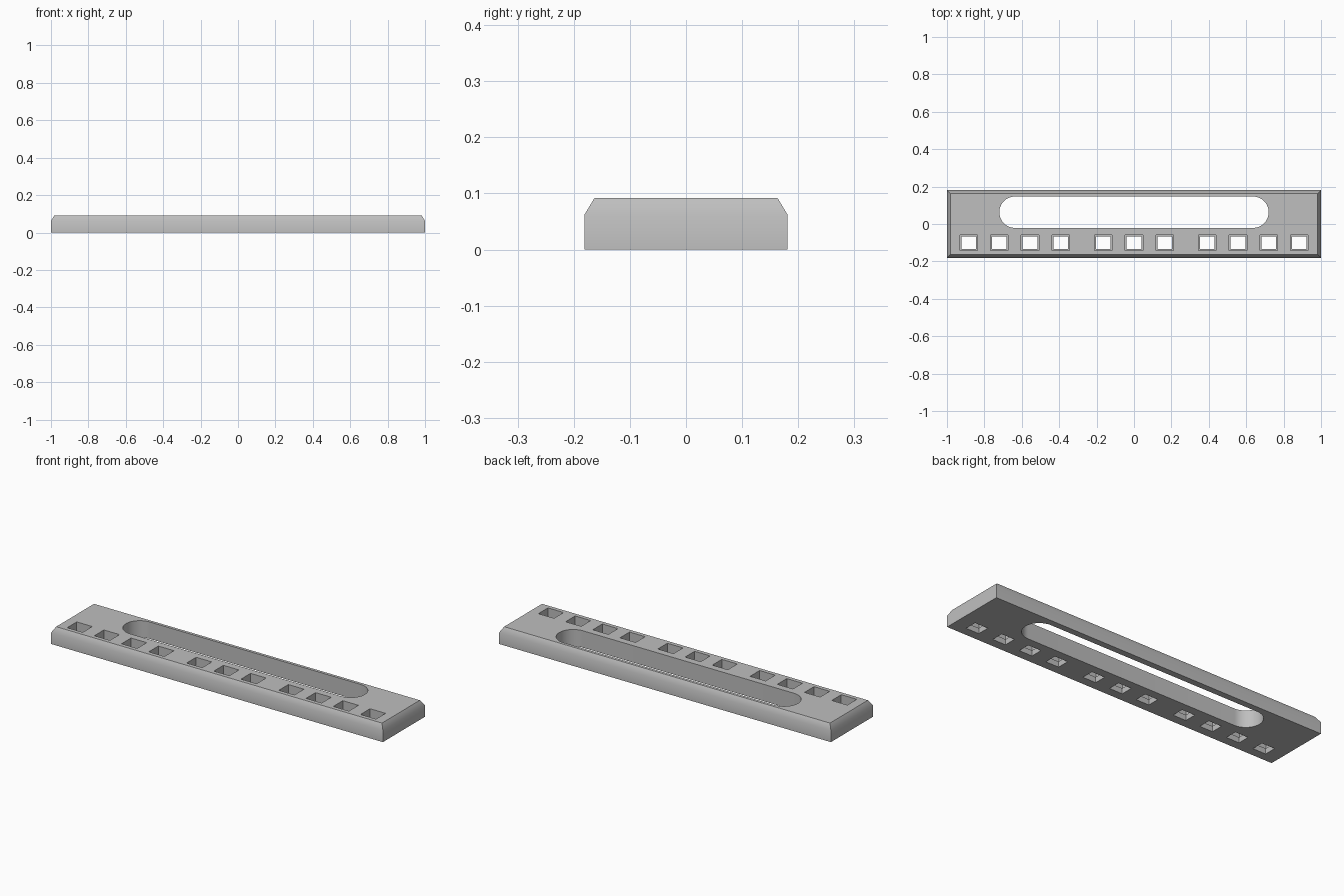
import bpy
import bmesh
import math

cube = bpy.data.objects.get("Cube")
if cube:
    bpy.data.objects.remove(cube, do_unlink=True)

HALF_X, HALF_Y, HEIGHT = 1.0, 0.181, 0.092
BEVEL_IN, BEVEL_Z = 0.018, 0.062

grey = bpy.data.materials.new("light_grey")
grey.use_nodes = True
colour = (0.52, 0.52, 0.52, 1)
grey.diffuse_color = colour
grey.node_tree.nodes["Principled BSDF"].inputs["Base Color"].default_value = colour


def rectangle(half_x, half_y, cx=0, cy=0):
    return [(cx + sx * half_x, cy + sy * half_y)
            for sx, sy in ((-1, -1), (1, -1), (1, 1), (-1, 1))]


def loft(bm, layers):
    """Closed solid through a stack of (outline, z) layers."""
    rings = [[bm.verts.new((x, y, z)) for x, y in outline] for outline, z in layers]
    bm.faces.new(rings[0][::-1])
    bm.faces.new(rings[-1])
    for low, high in zip(rings, rings[1:]):
        n = len(low)
        for i in range(n):
            j = (i + 1) % n
            bm.faces.new((low[i], low[j], high[j], high[i]))


def make_object(name, stacks):
    bm = bmesh.new()
    for layers in stacks:
        loft(bm, layers)
    mesh = bpy.data.meshes.new(name)
    bm.to_mesh(mesh)
    bm.free()
    mesh.materials.append(grey)
    obj = bpy.data.objects.new(name, mesh)
    bpy.context.collection.objects.link(obj)
    return obj


def cut(target, cutter):
    cutter.hide_render = True
    mod = target.modifiers.new(cutter.name, "BOOLEAN")
    mod.operation = "DIFFERENCE"
    mod.solver = "EXACT"
    mod.object = cutter
    bpy.context.view_layer.objects.active = target
    bpy.ops.object.modifier_apply(modifier=mod.name)
    bpy.data.objects.remove(cutter, do_unlink=True)


# Plate with a chamfered upper rim
base = rectangle(HALF_X, HALF_Y)
top = rectangle(HALF_X - BEVEL_IN, HALF_Y - BEVEL_IN)
plate = make_object("slotted_plate", [[(base, 0), (base, BEVEL_Z), (top, HEIGHT)]])

# Long rounded slot towards the back
radius, slot_y, slot_end, steps = 0.084, 0.063, 0.636, 24
slot = []
for side in (1, -1):
    for i in range(steps + 1):
        a = math.pi * (i / steps - 0.5)
        slot.append((side * (slot_end + radius * math.cos(a)),
                     slot_y + side * radius * math.sin(a)))
cut(plate, make_object("slot_cutter", [[(slot, -0.05), (slot, 0.15)]]))

# Row of stepped rectangular holes, grouped four, three, four
pitch, group_centre, hole_y, ledge_z = 0.164, 0.638, -0.1, 0.03
centres = []
for count, middle in ((4, -group_centre), (3, 0), (4, group_centre)):
    centres += [middle + (i - (count - 1) / 2) * pitch for i in range(count)]
narrow, wide = [], []
for cx in centres:
    small = rectangle(0.039, 0.033, cx, hole_y)
    large = rectangle(0.047, 0.041, cx, hole_y)
    narrow.append([(small, -0.05), (small, 0.15)])
    wide.append([(large, ledge_z), (large, 0.15)])
cut(plate, make_object("pocket_cutter", wide))
cut(plate, make_object("hole_cutter", narrow))

# Blend the chamfer and slot ends, keep the other edges sharp
bpy.ops.object.select_all(action="DESELECT")
plate.select_set(True)
bpy.context.view_layer.objects.active = plate
bpy.ops.object.shade_smooth_by_angle(angle=math.radians(40))
